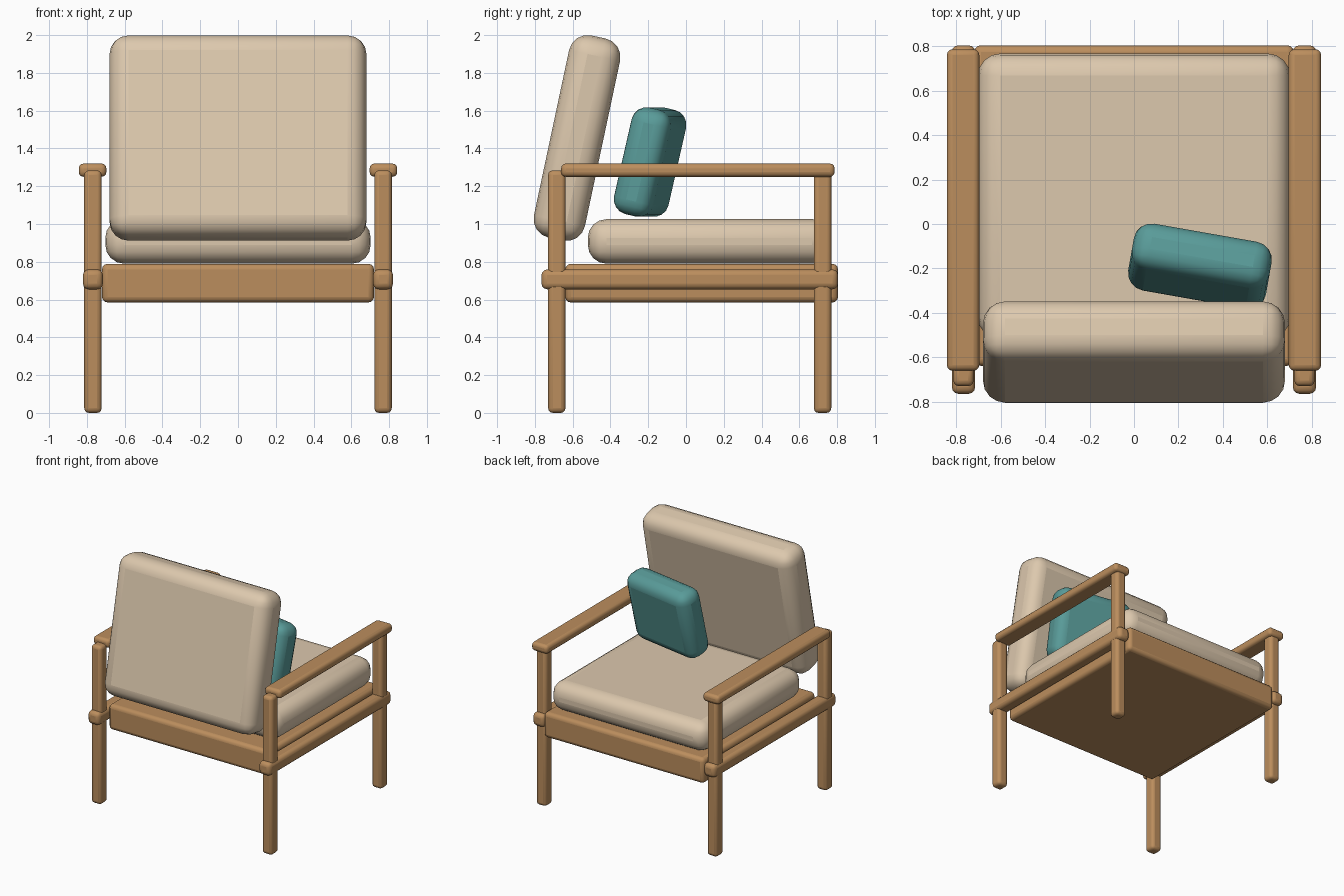
import bpy
import math

if "Cube" in bpy.data.objects:
    bpy.data.objects.remove(bpy.data.objects["Cube"])


def material(name, color):
    m = bpy.data.materials.new(name)
    m.diffuse_color = (*color, 1)
    m.use_nodes = True
    m.node_tree.nodes["Principled BSDF"].inputs["Base Color"].default_value = m.diffuse_color
    return m


WOOD = material("wood", (0.50, 0.27, 0.11))
FABRIC = material("beige_fabric", (0.72, 0.58, 0.42))
TEAL = material("teal_fabric", (0.10, 0.33, 0.32))


def soft_box(name, center, size, radius, segments, mat, rot=(0, 0, 0)):
    """Box with rounded edges, smooth shaded."""
    bpy.ops.mesh.primitive_cube_add(size=1, location=center)
    ob = bpy.context.object
    ob.name = name
    ob.scale = size
    bpy.ops.object.transform_apply(location=False, rotation=False, scale=True)
    ob.rotation_euler = [math.radians(a) for a in rot]
    bev = ob.modifiers.new("rounding", 'BEVEL')
    bev.width = radius
    bev.segments = segments
    ob.data.materials.append(mat)
    bpy.ops.object.shade_smooth_by_angle(angle=math.radians(40))
    return ob


# Wooden seat base
soft_box("seat_base", (0, 0.083, 0.687), (1.44, 1.444, 0.205), 0.03, 3, WOOD)

# Legs, side rails and armrests on both sides
for side, sx in (("left", -1), ("right", 1)):
    x = 0.768 * sx
    for end, y in (("front", -0.684), ("back", 0.723)):
        soft_box(f"{end}_leg_{side}", (x, y, 0.642), (0.092, 0.092, 1.284),
                 0.025, 3, WOOD)
    soft_box(f"side_rail_{side}", (x, 0.02, 0.707), (0.105, 1.57, 0.105),
             0.03, 3, WOOD)
    soft_box(f"armrest_{side}", (0.77 * sx, 0.063, 1.285), (0.146, 1.448, 0.07),
             0.025, 3, WOOD)

# Cushions
soft_box("seat_cushion", (0, 0.124, 0.908), (1.405, 1.288, 0.236), 0.1, 4, FABRIC)
soft_box("back_cushion", (0, -0.577, 1.455), (1.36, 1.094, 0.276)[:1] + (0.276, 1.094),
         0.1, 4, FABRIC, rot=(-12, 0, 0))
soft_box("throw_pillow", (0.297, -0.19, 1.328), (0.63, 0.215, 0.578),
         0.08, 4, TEAL, rot=(-13, 0, -10))
